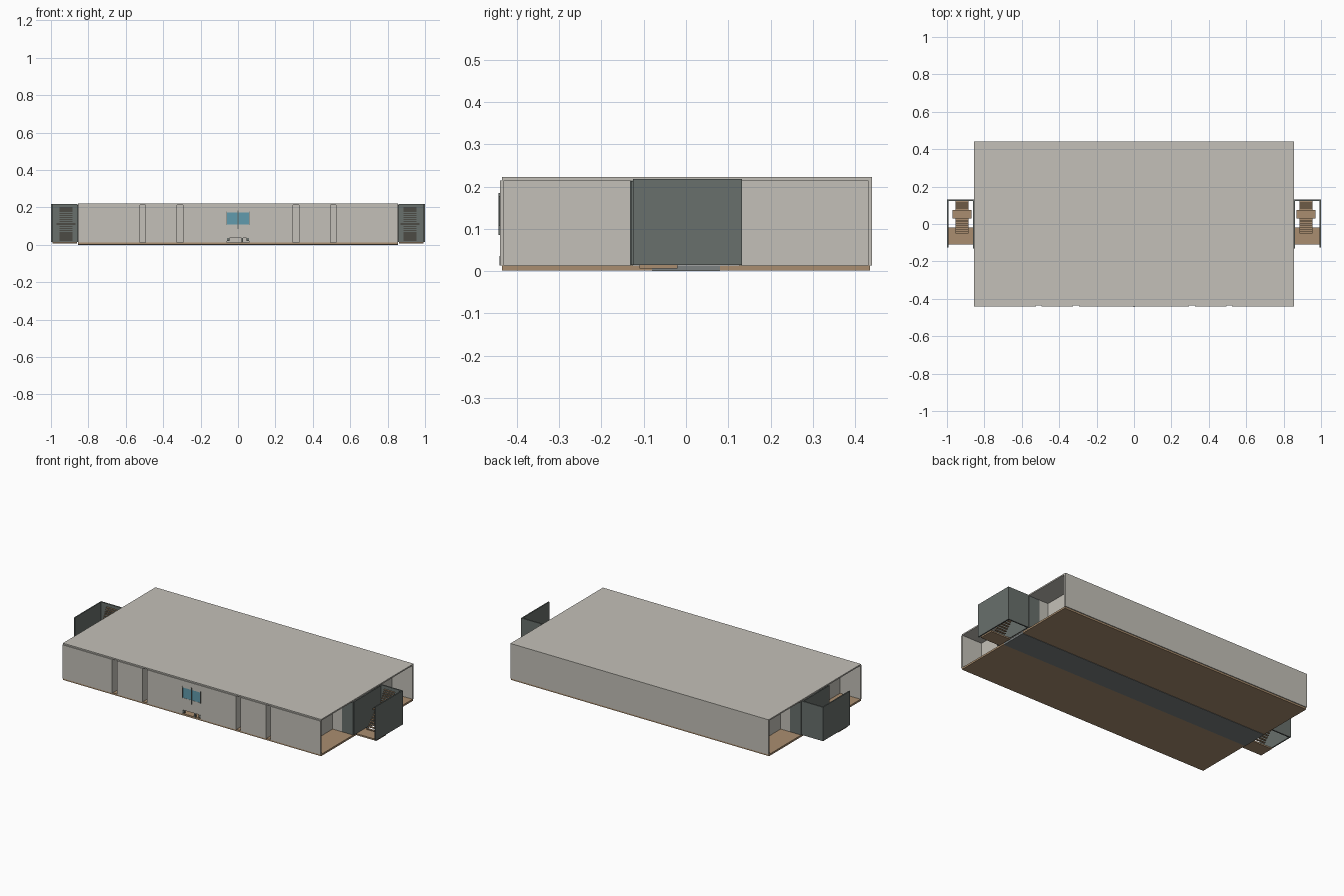
import bpy

if "Cube" in bpy.data.objects:
    bpy.data.objects.remove(bpy.data.objects["Cube"])


def material(name, rgb):
    m = bpy.data.materials.new(name)
    m.diffuse_color = (*rgb, 1)
    m.use_nodes = True
    m.node_tree.nodes["Principled BSDF"].inputs["Base Color"].default_value = m.diffuse_color
    return m


WALL = material("wall_grey", (0.55, 0.53, 0.48))
WOOD = material("floor_wood", (0.40, 0.27, 0.16))
DARK = material("dark_panel", (0.14, 0.16, 0.15))
CARPET = material("carpet", (0.20, 0.22, 0.22))
GLASS = material("glass", (0.12, 0.33, 0.42))


def box(name, x0, x1, y0, y1, z0, z1, mat):
    """Box given by its extents."""
    bpy.ops.mesh.primitive_cube_add(size=1, location=((x0 + x1) / 2, (y0 + y1) / 2, (z0 + z1) / 2))
    o = bpy.context.object
    o.name = name
    o.scale = (abs(x1 - x0), y1 - y0, z1 - z0)
    bpy.ops.object.transform_apply(location=False, rotation=False, scale=True)
    o.data.materials.append(mat)
    return o


def pair(name, x0, x1, *rest):
    """Box mirrored across the building's centre line."""
    box(name + "_right", x0, x1, *rest)
    box(name + "_left", -x1, -x0, *rest)


F, C = 0.013, 0.214          # floor and ceiling heights
END = 0.855

# Floor slabs either side of the corridor carpet, and the roof
box("floor_front", -END, END, -0.435, -0.08, 0.002, F, WOOD)
box("floor_back", -END, END, 0.08, 0.435, 0.002, F, WOOD)
box("corridor_carpet", -END, END, -0.08, 0.08, 0.0, F, CARPET)
box("roof", -END, END, -0.435, 0.44, C, 0.222, WALL)

# Outer long walls: back is unbroken, front is split by narrow slots
box("back_wall", -END, END, 0.43, 0.44, F, C, WALL)
for n, (a, b) in {"outer": (0.525, END), "middle": (0.325, 0.495), "inner": (0.06, 0.295)}.items():
    pair("front_wall_" + n, a, b, -0.44, -0.43, F, C, WALL)
box("front_wall_sill", -0.06, 0.06, -0.44, -0.43, 0.037, 0.11, WALL)
box("front_wall_lintel", -0.06, 0.06, -0.44, -0.43, 0.172, C, WALL)

# Front window and the low opening under it
box("window_glass", -0.06, 0.06, -0.439, -0.433, 0.11, 0.172, GLASS)
box("window_mullion", -0.002, 0.002, -0.443, -0.431, 0.085, 0.185, DARK)
pair("window_post", 0.058, 0.062, -0.442, -0.431, 0.107, 0.178, DARK)
pair("opening_post", 0.046, 0.06, -0.441, -0.432, 0.02, 0.036, DARK)
box("opening_divider", 0.018, 0.026, -0.441, -0.432, F, 0.036, DARK)

# Corridor walls and room partitions on both sides of every slot
for side, s in (("front", -1), ("back", 1)):
    lo, hi = sorted((s * 0.125, s * 0.132))
    box(side + "_corridor_wall", -0.78, 0.78, lo, hi, F, C, WALL)
    pair(side + "_corridor_end", 0.78, END, lo, hi, F, C, DARK)
    lo, hi = sorted((s * 0.13, s * 0.43))
    for x in (0.29, 0.325, 0.49, 0.525, 0.715):
        pair(side + "_partition", x, x + 0.005, lo, hi, F, C, WALL)

# Stair enclosures
pair("stair_outer_wall", 0.993, 1.0, -0.125, 0.13, 0.015, 0.218, DARK)
pair("stair_back_wall", 0.858, 1.0, 0.124, 0.132, 0.015, 0.218, DARK)
pair("stair_inner_wall", 0.855, 0.861, -0.13, 0.13, 0.015, 0.213, DARK)
pair("stair_lobby", 0.861, 0.993, -0.11, -0.02, 0.006, F + 0.002, WOOD)
pair("stair_mid_landing", 0.87, 0.97, 0.03, 0.075, 0.108, 0.114, WOOD)

# Open treads: one flight below the landing, one above
for i in range(8):
    y = -0.05 + i * 0.010
    z = 0.024 + i * 0.0105
    pair("lower_tread", 0.885, 0.955, y, y + 0.012, z, z + 0.004, WOOD)
    y = 0.073 + i * 0.006
    pair("upper_tread", 0.885, 0.955, y, y + 0.008, z + 0.098, z + 0.102, WOOD)
